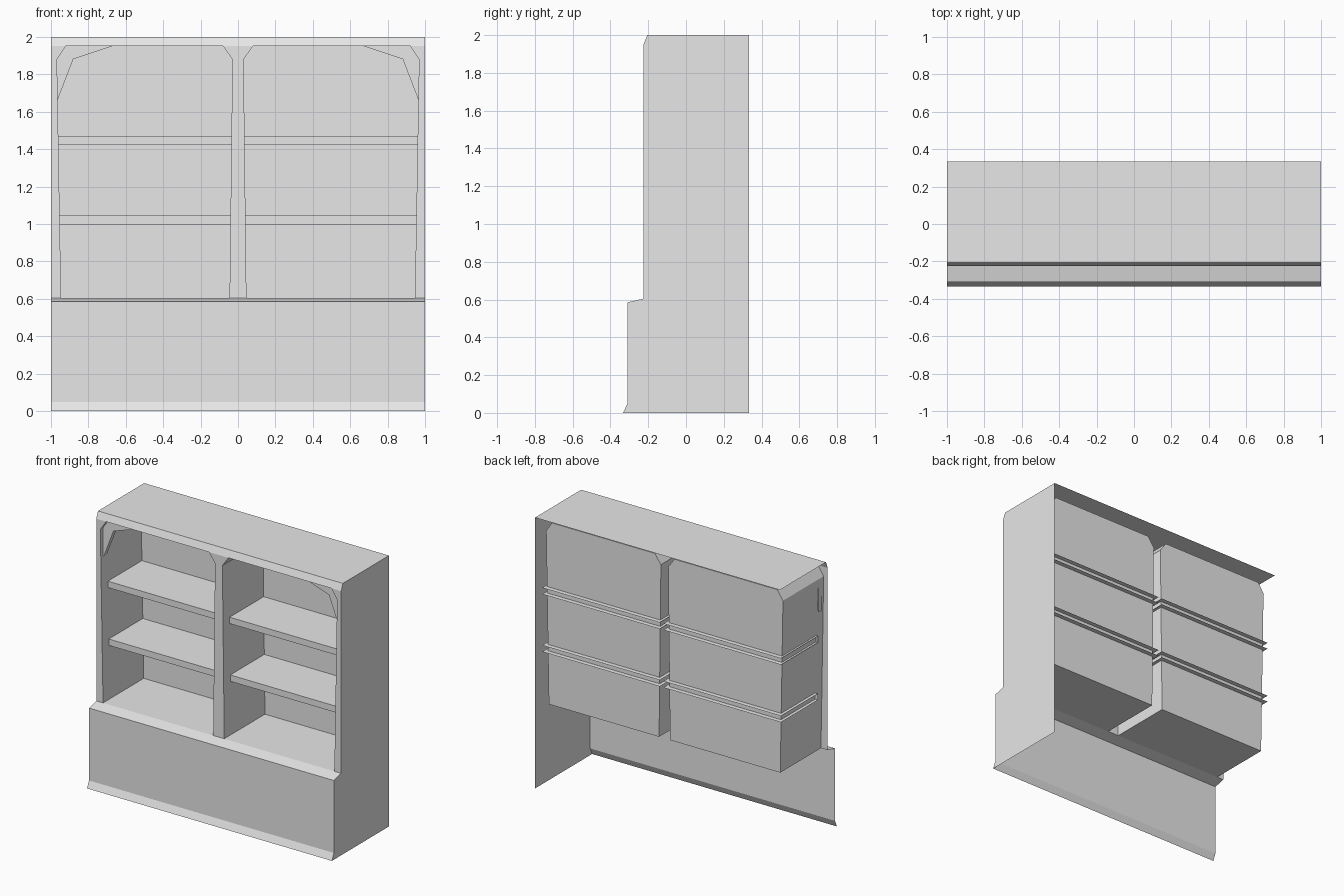
import bpy
import bmesh

old = bpy.data.objects.get("Cube")
if old:
    bpy.data.objects.remove(old, do_unlink=True)

# Single material
grey = bpy.data.materials.new("plain_grey")
grey.use_nodes = True
COLOUR = (0.8, 0.8, 0.8, 1)
grey.diffuse_color = COLOUR
grey.node_tree.nodes["Principled BSDF"].inputs["Base Color"].default_value = COLOUR

# Main measurements
FRONT, BACK, NICHE_BACK = -0.225, 0.333, 0.25
FLOOR, ARCH, TOP = 0.605, 1.95, 2.0


def finish(name, bm):
    mesh = bpy.data.meshes.new(name)
    bm.to_mesh(mesh)
    bm.free()
    mesh.materials.append(grey)
    obj = bpy.data.objects.new(name, mesh)
    bpy.context.collection.objects.link(obj)
    return obj


def plate(name, points):
    """One flat polygon."""
    bm = bmesh.new()
    bm.faces.new([bm.verts.new(p) for p in points])
    return finish(name, bm)


def sweep(name, outline, place, start, end, closed=False, start_cap=False, end_cap=False):
    """Strip of faces following a 2D outline between two depths."""
    bm = bmesh.new()
    a = [bm.verts.new(place(p, start)) for p in outline]
    b = [bm.verts.new(place(p, end)) for p in outline]
    n = len(outline)
    for i in range(n if closed else n - 1):
        j = (i + 1) % n
        bm.faces.new((a[i], a[j], b[j], b[i]))
    if start_cap:
        bm.faces.new(a[::-1])
    if end_cap:
        bm.faces.new(b)
    bmesh.ops.recalc_face_normals(bm, faces=bm.faces)
    return finish(name, bm)


def along_x(p, x):
    return (x, p[0], p[1])


def along_y(p, y):
    return (p[0], y, p[1])


# Outer shell: plinth, front panel, ledge, then top lip and top board
base = [(-BACK, 0), (-0.31, 0.05), (-0.31, 0.585), (FRONT, FLOOR)]
crown = [(FRONT, ARCH), (-0.205, TOP), (BACK, TOP)]
sweep("base_front", base, along_x, -1, 1)
sweep("top_board", crown, along_x, -1, 1)

# Single side panel; the other end and the back stay open
plate("left_side_panel", [along_x(p, 1) for p in base + crown + [(BACK, 0)]])

# Face frame: centre post and two outer posts
half = [(0.045, FLOOR), (0.03, 1.88), (0.08, ARCH)]
centre = half + [(-x, z) for x, z in reversed(half)]
plate("centre_post", [along_y(p, FRONT) for p in centre])
outer = [(0.945, FLOOR), (1, FLOOR), (1, ARCH), (0.92, ARCH), (0.967, 1.88)]

for side, s in (("left", 1), ("right", -1)):
    def mirrored(points):
        return [(s * x, z) for x, z in points]

    plate(side + "_post", [along_y(p, FRONT) for p in mirrored(outer)])

    # Niche lining with its back
    niche = [outer[0], outer[4], outer[3]] + half[::-1]
    sweep(side + "_niche", mirrored(niche), along_y, FRONT, NICHE_BACK,
          closed=True, end_cap=True)

    # Corner brace under the arch
    brace = [(0.972, 1.64), (0.88, 1.88), (0.67, ARCH), (0.92, ARCH), (0.967, 1.88)]
    sweep(side + "_brace", mirrored(brace), along_y, -0.196, -0.16,
          closed=True, start_cap=True, end_cap=True)

    # Shelves: top, front edge and underside only
    for level, z in (("lower", 0.998), ("upper", 1.423)):
        section = [(0.285, z), (-0.147, z), (-0.147, z + 0.047), (0.285, z + 0.047)]
        sweep(f"{side}_{level}_shelf", section, along_x, s * 0.015, s * 0.975)
